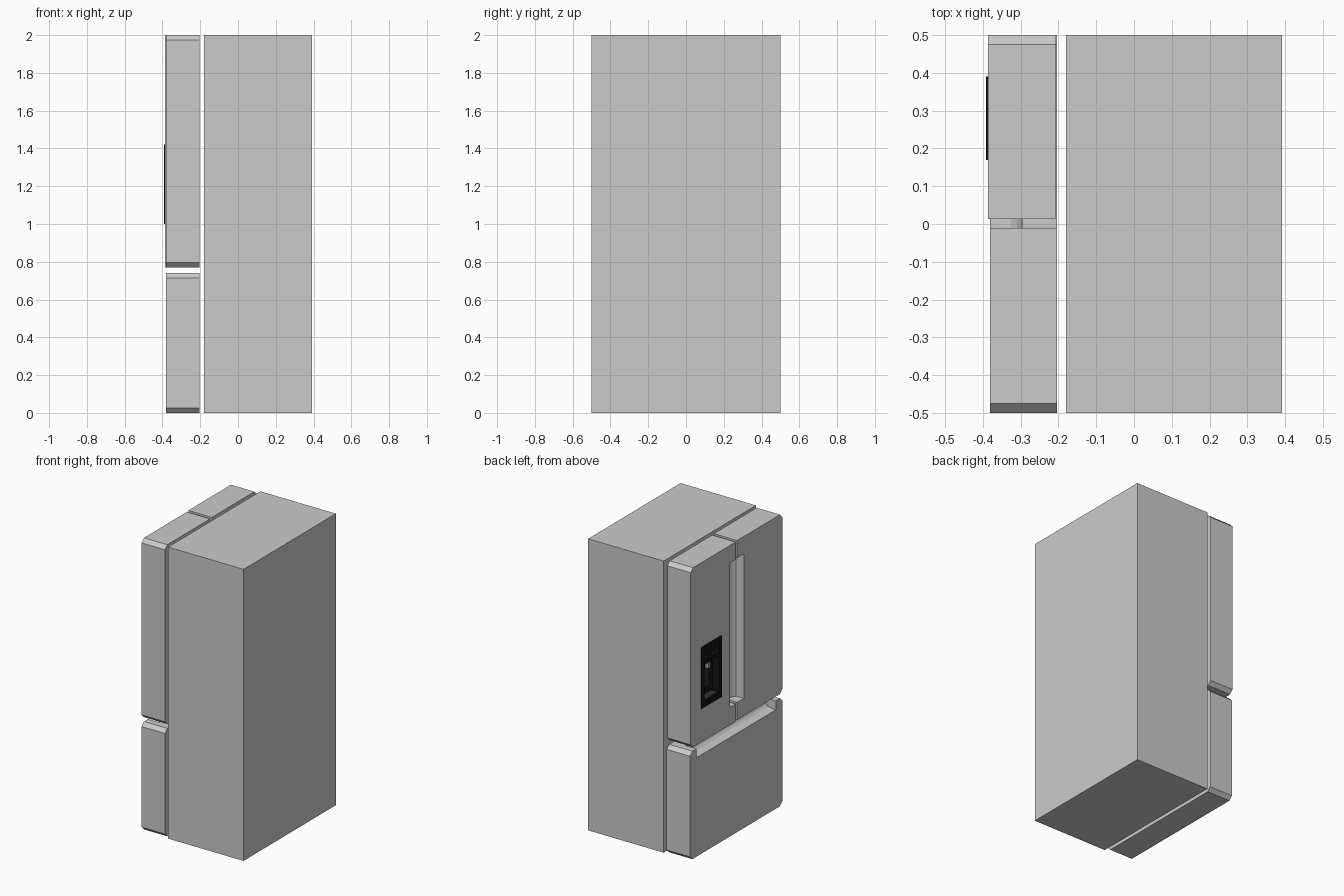
import bpy, bmesh
from mathutils import Vector

if "Cube" in bpy.data.objects:
    bpy.data.objects.remove(bpy.data.objects["Cube"])


def prism(name, pts, place, lo, hi):
    """Extrude a 2D outline from lo to hi; place(a, b, t) gives xyz."""
    bm = bmesh.new()
    base = bm.faces.new([bm.verts.new(place(a, b, lo)) for a, b in pts])
    ext = bmesh.ops.extrude_face_region(bm, geom=[base])
    step = Vector(place(0, 0, hi)) - Vector(place(0, 0, lo))
    verts = [v for v in ext["geom"] if isinstance(v, bmesh.types.BMVert)]
    bmesh.ops.translate(bm, verts=verts, vec=step)
    bmesh.ops.recalc_face_normals(bm, faces=bm.faces)
    me = bpy.data.meshes.new(name)
    bm.to_mesh(me)
    bm.free()
    ob = bpy.data.objects.new(name, me)
    bpy.context.collection.objects.link(ob)
    return ob


def along_x(a, b, t):
    return (t, a, b)


def box(name, x, y, z, mat=None):
    pts = [(y[0], z[0]), (y[1], z[0]), (y[1], z[1]), (y[0], z[1])]
    ob = prism(name, pts, along_x, *x)
    if mat:
        ob.data.materials.append(mat)
    return ob


def cut(target, cutter):
    cutter.hide_render = True
    mod = target.modifiers.new("cut", 'BOOLEAN')
    mod.operation = 'DIFFERENCE'
    mod.solver = 'EXACT'
    mod.object = cutter
    bpy.context.view_layer.objects.active = target
    bpy.ops.object.modifier_apply(modifier=mod.name)
    bpy.data.objects.remove(cutter)


def material(name, v):
    m = bpy.data.materials.new(name)
    m.diffuse_color = (v, v, v, 1)
    m.use_nodes = True
    m.node_tree.nodes["Principled BSDF"].inputs["Base Color"].default_value = m.diffuse_color
    return m


black = material("black_plastic", 0.006)
dark = material("dark_trim", 0.03)
steel = material("steel", 0.35)

# Cabinet
box("cabinet", (-0.18, 0.392), (-0.5, 0.5), (0, 2))

# Doors with bevelled outer corners
C = 0.025


def door_outline(s, inner):
    return [(s * inner, 0.77), (s * (0.5 - C), 0.77), (s * 0.5, 0.77 + C),
            (s * 0.5, 2 - C), (s * (0.5 - C), 2), (s * inner, 2)]


left_door = prism("left_door", door_outline(1, 0.013), along_x, -0.386, -0.208)
right_door = prism("right_door", door_outline(-1, 0.01), along_x, -0.381, -0.204)

# Freezer drawer, all four corners bevelled
T = 0.74
half = [(0.5 - C, 0), (0.5, C), (0.5, T - C), (0.5 - C, T)]
drawer = prism("freezer_drawer", half + [(-y, z) for y, z in reversed(half)],
               along_x, -0.381, -0.204)

# Scooped grip pockets: (x, depth from the free edge)
scoop = [(-0.45, -0.01), (-0.45, 0.062), (-0.365, 0.062), (-0.325, 0.056),
         (-0.31, 0.042), (-0.297, 0.012), (-0.295, -0.01)]
cut(left_door, prism("grip_cutter", scoop,
                     lambda x, d, t: (x, 0.013 + d, t), 0.89, 1.88))
cut(right_door, prism("grip_cutter", scoop,
                      lambda x, d, t: (x, -0.01 - d * 1.2, t), 0.89, 1.88))
cut(drawer, prism("grip_cutter", scoop,
                  lambda x, d, t: (x, t, T - d), -0.43, 0.43))

# Water and ice dispenser: black housing with an alcove
cut(left_door, box("dispenser_cutter", (-0.5, -0.32), (0.18, 0.38), (1.01, 1.41)))
housing = box("dispenser_housing", (-0.392, -0.325), (0.17, 0.39), (1.0, 1.42), black)
cut(housing, box("alcove_cutter", (-0.5, -0.34), (0.2, 0.36), (1.04, 1.29)))
cut(housing, box("panel_cutter", (-0.5, -0.388), (0.19, 0.37), (1.31, 1.4)))

# Spout, paddle, tray and buttons
box("dispenser_spout", (-0.375, -0.35), (0.268, 0.292), (1.235, 1.29), steel)
box("dispenser_paddle", (-0.352, -0.34), (0.255, 0.305), (1.1, 1.225), dark)
box("drip_tray", (-0.388, -0.34), (0.21, 0.35), (1.04, 1.05), dark)
for i in range(4):
    y = 0.21 + i * 0.04
    box("control_button", (-0.39, -0.388), (y, y + 0.02), (1.33, 1.345), dark)
